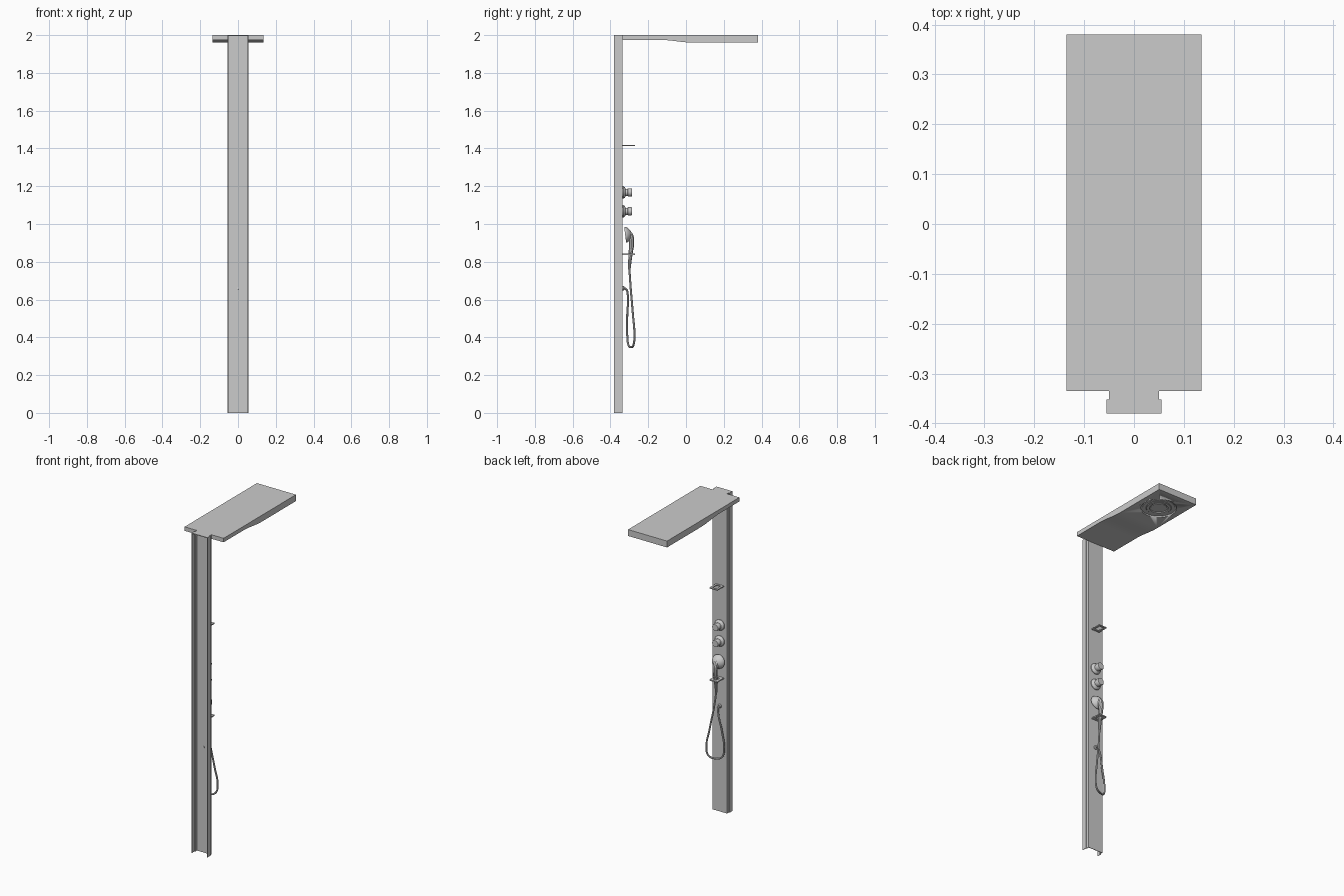
import bpy, bmesh, math
from mathutils import Matrix, Vector

if "Cube" in bpy.data.objects:
    bpy.data.objects.remove(bpy.data.objects["Cube"])


def finish(bm, name, smooth=False):
    bmesh.ops.remove_doubles(bm, verts=bm.verts, dist=1e-6)
    bmesh.ops.recalc_face_normals(bm, faces=bm.faces)
    me = bpy.data.meshes.new(name)
    bm.to_mesh(me)
    bm.free()
    ob = bpy.data.objects.new(name, me)
    bpy.context.collection.objects.link(ob)
    if smooth:
        smooth_object(ob)
    return ob


def smooth_object(ob):
    bpy.ops.object.select_all(action='DESELECT')
    ob.select_set(True)
    bpy.context.view_layer.objects.active = ob
    bpy.ops.object.shade_smooth_by_angle(angle=math.radians(35))


def extrude(name, points, offset, smooth=False):
    """Closed 3D outline pushed along offset."""
    bm = bmesh.new()
    face = bm.faces.new([bm.verts.new(p) for p in points])
    ext = bmesh.ops.extrude_face_region(bm, geom=[face], use_keep_orig=True)
    moved = [g for g in ext['geom'] if isinstance(g, bmesh.types.BMVert)]
    bmesh.ops.translate(bm, verts=moved, vec=offset)
    return finish(bm, name, smooth)


def lathe(name, profile, matrix, steps=40):
    """Spin (radius, height) points around local z."""
    bm = bmesh.new()
    vs = [bm.verts.new((r, 0, h)) for r, h in profile]
    es = [bm.edges.new(p) for p in zip(vs, vs[1:])]
    bmesh.ops.spin(bm, geom=vs + es, cent=(0, 0, 0), axis=(0, 0, 1),
                   angle=math.tau, steps=steps)
    bmesh.ops.remove_doubles(bm, verts=bm.verts, dist=1e-6)
    bmesh.ops.transform(bm, matrix=matrix, verts=bm.verts)
    return finish(bm, name, True)


def tube(name, points, radius):
    """Smooth tube through (x, y, z, radius scale) points."""
    cu = bpy.data.curves.new(name, 'CURVE')
    cu.dimensions = '3D'
    cu.bevel_depth = radius
    cu.bevel_resolution = 3
    cu.use_fill_caps = True
    sp = cu.splines.new('BEZIER')
    sp.resolution_u = 8
    sp.bezier_points.add(len(points) - 1)
    for bp, p in zip(sp.bezier_points, points):
        bp.co = p[:3]
        bp.radius = p[3]
        bp.handle_left_type = bp.handle_right_type = 'AUTO'
    ob = bpy.data.objects.new(name, cu)
    bpy.context.collection.objects.link(ob)
    bpy.ops.object.select_all(action='DESELECT')
    ob.select_set(True)
    bpy.context.view_layer.objects.active = ob
    bpy.ops.object.convert(target='MESH')
    smooth_object(bpy.context.view_layer.objects.active)


def frame(name, z, hx, y0, y1, rim, thick):
    """Flat rectangular holder with an open middle."""
    bm = bmesh.new()
    loops = []
    for h in (z, z + thick):
        for k in (0, rim):
            loops.append([bm.verts.new(c) for c in (
                (-hx + k, y0 + k, h), (hx - k, y0 + k, h),
                (hx - k, y1 - k, h), (-hx + k, y1 - k, h))])
    lo, li, uo, ui = loops
    for a, b in ((lo, li), (uo, ui), (lo, uo), (li, ui)):
        for i in range(4):
            j = (i + 1) % 4
            bm.faces.new((a[i], a[j], b[j], b[i]))
    return finish(bm, name)


# Wall column: thin stepped channel, open at the front
half = [(.055, -.38), (.055, -.352), (.05, -.352), (.05, -.335)]
inner = [(.047, -.338), (.047, -.355), (.052, -.355), (.052, -.38)]
right = inner[::-1]
outline = half + [(-x, y) for x, y in half[::-1]] + \
    [(-x, y) for x, y in right] + inner
extrude('column', [(x, y, 0) for x, y in outline], (0, 0, 2))
cap = half + [(-x, y) for x, y in half[::-1]]
extrude('column_cap', [(x, y, 1.996) for x, y in cap], (0, 0, .004))

# Overhead rain panel with gently swelling underside
side = [(-.335, 2), (-.335, 1.975), (-.14, 1.975)]
for i in range(1, 9):
    t = i / 8
    side.append((-.14 + .18 * t, 1.975 - .015 * t * t * (3 - 2 * t)))
side += [(.38, 1.96), (.38, 2)]
panel = extrude('rain_panel', [(-.135, y, z) for y, z in side], (.27, 0, 0), True)

# Round recess in the underside, with a ringed nozzle inside
at = Matrix.Translation((0, .215, 1.96))
cutter = lathe('recess_cutter', [(0, -.01), (.1, -.01), (.1, .008), (0, .008)], at, 48)
mod = panel.modifiers.new('recess', 'BOOLEAN')
mod.object = cutter
mod.solver = 'EXACT'
bpy.context.view_layer.objects.active = panel
bpy.ops.object.modifier_apply(modifier='recess')
bpy.data.objects.remove(cutter)
lathe('rain_nozzle', [(0, .003), (.045, .003), (.045, .006), (.052, .006),
                      (.052, .001), (.068, .001), (.072, .004), (.09, .004),
                      (.09, .009), (0, .009)], at, 48)

# Holders
frame('upper_shelf', 1.412, .027, -.336, -.27, .012, .006)
frame('handset_holder', .836, .027, -.336, -.27, .016, .007)

# Two control knobs, turned outward from the column
outward = Matrix.Rotation(-math.pi / 2, 4, 'X')
knob = [(0, 0), (.033, 0), (.033, .005), (.028, .012), (.019, .017),
        (.019, .027), (.022, .029), (.022, .046), (.02, .049), (0, .049)]
for name, z in (('upper_knob', 1.167), ('lower_knob', 1.067)):
    lathe(name, knob, Matrix.Translation((0, -.336, z)) @ outward)

# Hand shower: spray head facing the wall, tapered curved handle
head = Matrix.Translation((0, -.322, .943)) @ Matrix.Rotation(math.radians(-83), 4, 'X')
lathe('handset_head', [(0, .002), (.034, .002), (.036, 0), (.042, 0), (.042, .005),
                       (.037, .014), (.027, .024), (.015, .032), (0, .035)], head)
tube('handset_handle', [(0, -.300, .76, .7), (0, -.294, .84, 1.15),
                        (0, -.288, .90, 1.4), (0, -.294, .935, 1.7),
                        (0, -.306, .952, 1.8)], .01)

# Hose loop and wall outlet
tube('hose', [(0, -.300, .77, 1), (.008, -.295, .69, 1), (.035, -.281, .52, 1),
              (.05, -.273, .41, 1), (.038, -.278, .36, 1), (.004, -.29, .348, 1),
              (-.034, -.305, .36, 1), (-.045, -.311, .41, 1), (-.03, -.311, .52, 1),
              (-.006, -.309, .63, 1), (0, -.318, .656, 1), (0, -.342, .66, 1)], .0055)
lathe('hose_outlet', [(0, 0), (.012, 0), (.012, .005), (.008, .01), (0, .01)],
      Matrix.Translation((0, -.336, .66)) @ outward, 24)
